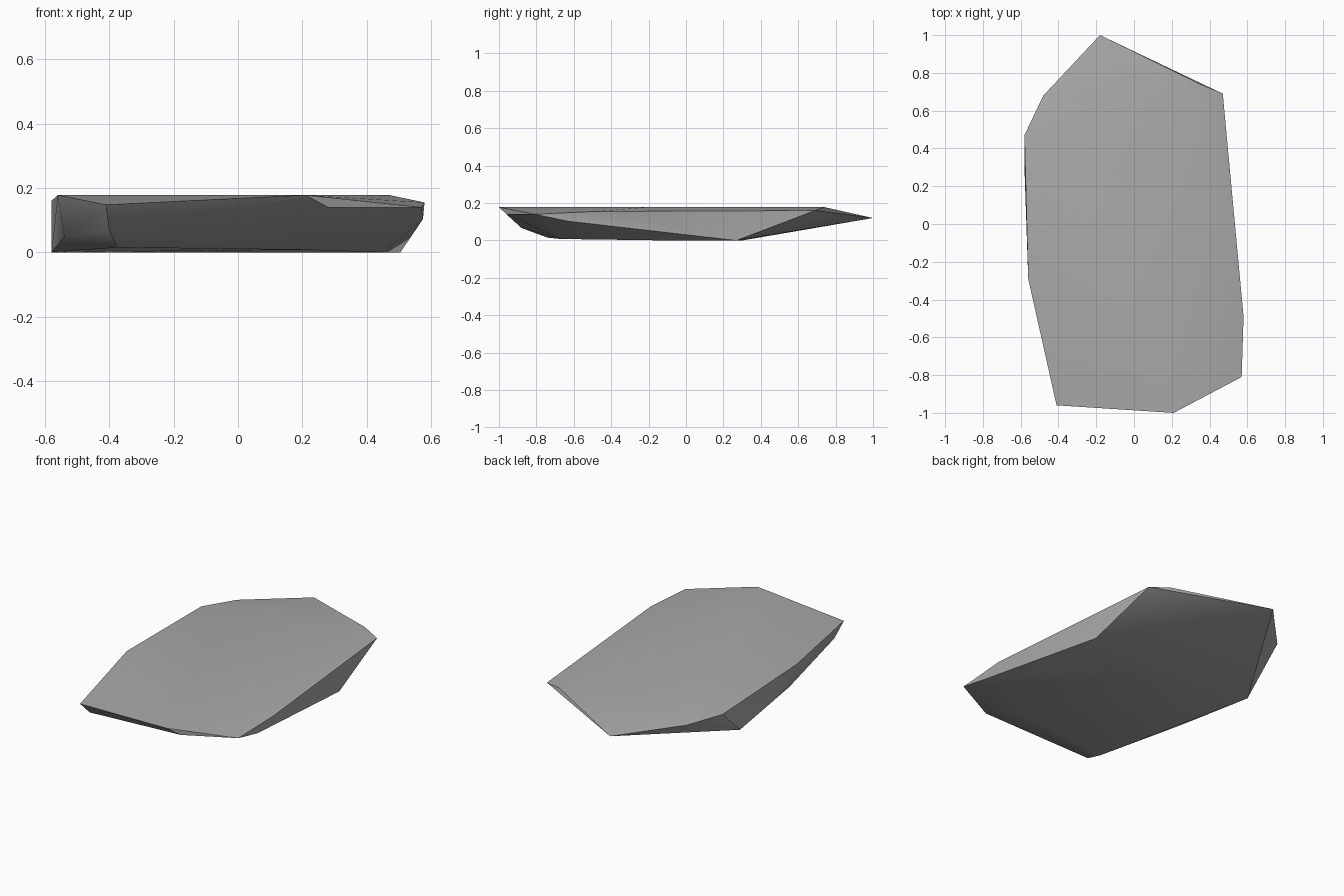
import bpy
import bmesh
import math

# Remove the default cube only
default_cube = bpy.data.objects.get("Cube")
if default_cube:
    bpy.data.objects.remove(default_cube, do_unlink=True)


def make_material(name, colour):
    """One flat colour for viewport and render."""
    material = bpy.data.materials.new(name)
    material.use_nodes = True
    material.diffuse_color = colour
    shader = material.node_tree.nodes["Principled BSDF"]
    shader.inputs["Base Color"].default_value = colour
    shader.inputs["Roughness"].default_value = 0.9
    return material


def make_hull(name, corner_groups, material, sharp_angle):
    """Wrap a convex faceted skin around groups of corner points."""
    mesh = bpy.data.meshes.new(name)
    bm = bmesh.new()
    for group in corner_groups:
        for corner in group:
            bm.verts.new(corner)
    hull = bmesh.ops.convex_hull(bm, input=bm.verts[:])
    # Drop anything that ended up inside the skin
    loose = {g for g in hull["geom_interior"] + hull["geom_unused"]
             if isinstance(g, bmesh.types.BMVert)}
    bmesh.ops.delete(bm, geom=list(loose), context="VERTS")
    bmesh.ops.recalc_face_normals(bm, faces=bm.faces[:])
    bm.to_mesh(mesh)
    bm.free()
    mesh.materials.append(material)

    obj = bpy.data.objects.new(name, mesh)
    bpy.context.collection.objects.link(obj)
    bpy.ops.object.select_all(action="DESELECT")
    obj.select_set(True)
    bpy.context.view_layer.objects.active = obj
    bpy.ops.object.shade_smooth_by_angle(angle=math.radians(sharp_angle))
    return obj


# Flat top of the slab
TOP = 0.178
crown = [(x, y, TOP) for x, y in (
    (0.21, -1), (-0.56, -0.29), (-0.42, 0.5), (0.35, 0.74), (0.47, -0.2))]

# Chipped outline a little below the top
rim = [
    (-0.18, 1, 0.12), (0.47, 0.69, 0.16), (0.58, -0.49, 0.155),
    (0.57, -0.81, 0.14), (0.28, -0.96, 0.14), (-0.41, -0.96, 0.148),
    (-0.58, 0.47, 0.16), (-0.48, 0.68, 0.147)]

# Undercut corners on the sides
flank = [(0.575, -0.63, 0.103), (-0.4, -0.88, 0.067), (-0.54, -0.24, 0.048)]

# Resting corners underneath
base = [
    (0.505, 0.27, 0), (-0.58, 0.3, 0), (0.45, -0.1, 0),
    (-0.375, -0.74, 0.015), (0.2, -0.67, 0.008)]

stone_grey = make_material("stone grey", (0.4, 0.4, 0.4, 1))
make_hull("flat_stone_slab", (crown, rim, flank, base), stone_grey, 30)
